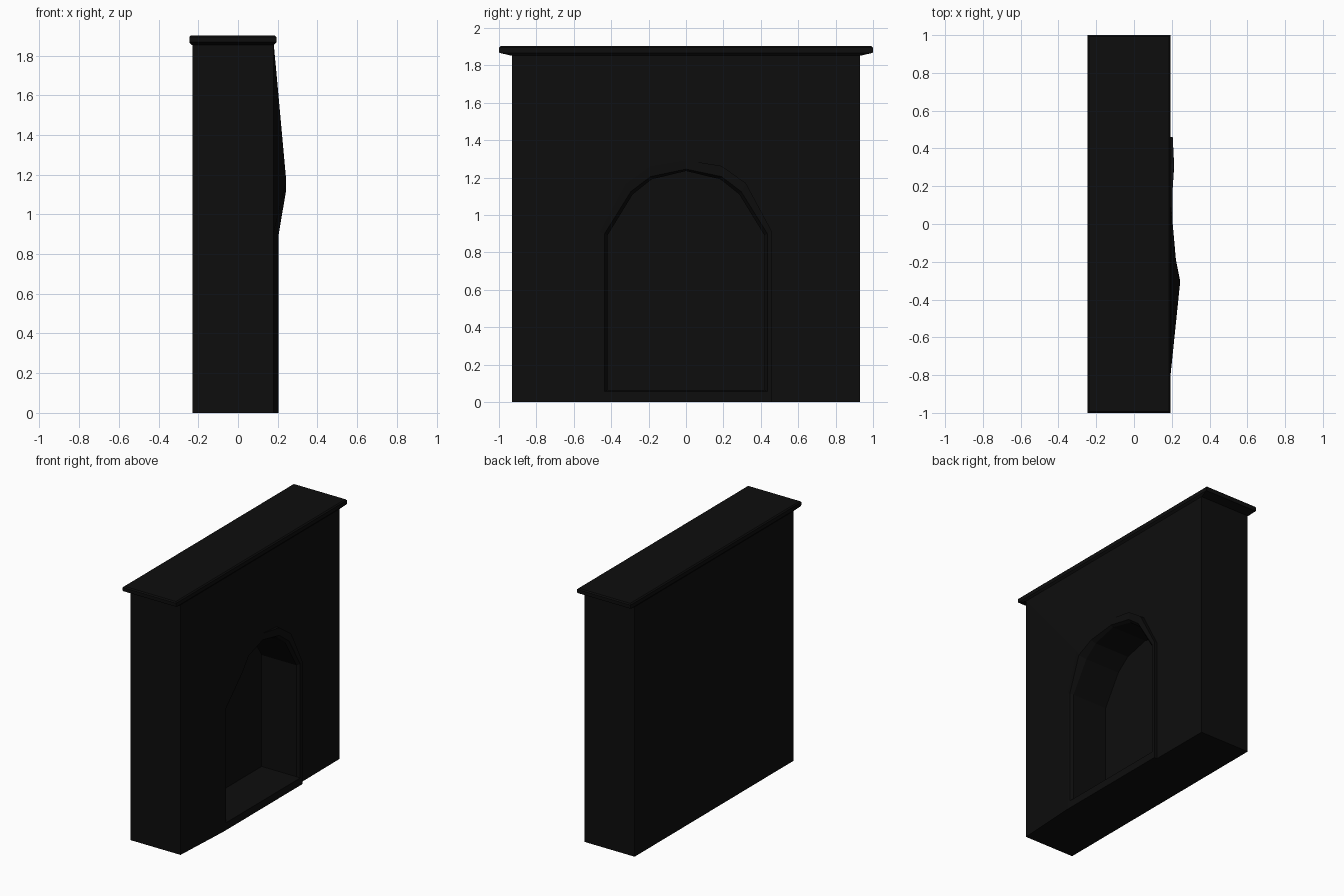
import bpy, bmesh

if "Cube" in bpy.data.objects:
    bpy.data.objects.remove(bpy.data.objects["Cube"])

black = bpy.data.materials.new("soot_black")
black.diffuse_color = (0.004, 0.004, 0.004, 1)
black.use_nodes = True
black.node_tree.nodes["Principled BSDF"].inputs["Base Color"].default_value = black.diffuse_color


def loft(name, loops):
    """Skin matching closed loops in order and cap both ends."""
    bm = bmesh.new()
    rings = [[bm.verts.new(p) for p in loop] for loop in loops]
    n = len(rings[0])
    for a, b in zip(rings, rings[1:]):
        for i in range(n):
            j = (i + 1) % n
            bm.faces.new((a[i], a[j], b[j], b[i]))
    bm.faces.new(rings[0])
    bm.faces.new(rings[-1])
    bmesh.ops.recalc_face_normals(bm, faces=bm.faces)
    mesh = bpy.data.meshes.new(name)
    bm.to_mesh(mesh)
    bm.free()
    mesh.materials.append(black)
    obj = bpy.data.objects.new(name, mesh)
    bpy.context.collection.objects.link(obj)
    return obj


def mirrored(half):
    """Half outline (y, z) from left foot to apex, completed on the right."""
    return half + [(-y, z) for y, z in reversed(half[:-1])]


def at(outline, xs):
    if not isinstance(xs, list):
        xs = [xs] * len(outline)
    return [(x, y, z) for x, (y, z) in zip(xs, outline)]


# Outlines: wall edge, frame outer edge, frame inner edge, niche opening
wall = mirrored([(-.93, 0), (-.93, .91), (-.93, 1.86), (-.19, 1.86), (0, 1.86)])
outer = mirrored([(-.46, 0), (-.46, .91), (-.32, 1.17), (-.19, 1.262), (0, 1.293)])
inner = mirrored([(-.435, .055), (-.435, .9), (-.295, 1.125), (-.19, 1.205), (0, 1.245)])
niche = mirrored([(-.42, .065), (-.42, .89), (-.285, 1.11), (-.185, 1.19), (0, 1.235)])

# The frame swells forward on the left shoulder of the arch
frame_x = [.205, .205, .243, .222, .205, .205, .212, .205, .205]
# The wall blends into the frame on the left, and steps on the right
wall_x = frame_x[:5] + [.182] * 4

# Chimney breast with arched frame, sill and firebox niche
loft("chimney_breast", [
    at(wall, -.23),
    at(wall, .18),
    at(outer, wall_x),
    at(outer, frame_x),
    at(inner, frame_x),
    at(niche, .185),
    at(niche, -.10),
])


# Mantel slab with softened edges
def slab_ring(z, inset_x, inset_y):
    x0, x1, y = -.245 + inset_x, .193 - inset_x, 1 - inset_y
    return [(x0, -y, z), (x1, -y, z), (x1, y, z), (x0, y, z)]


loft("mantel", [
    slab_ring(1.852, .013, .065),
    slab_ring(1.866, 0, .004),
    slab_ring(1.872, 0, 0),
    slab_ring(1.894, 0, 0),
    slab_ring(1.902, .008, .008),
])
